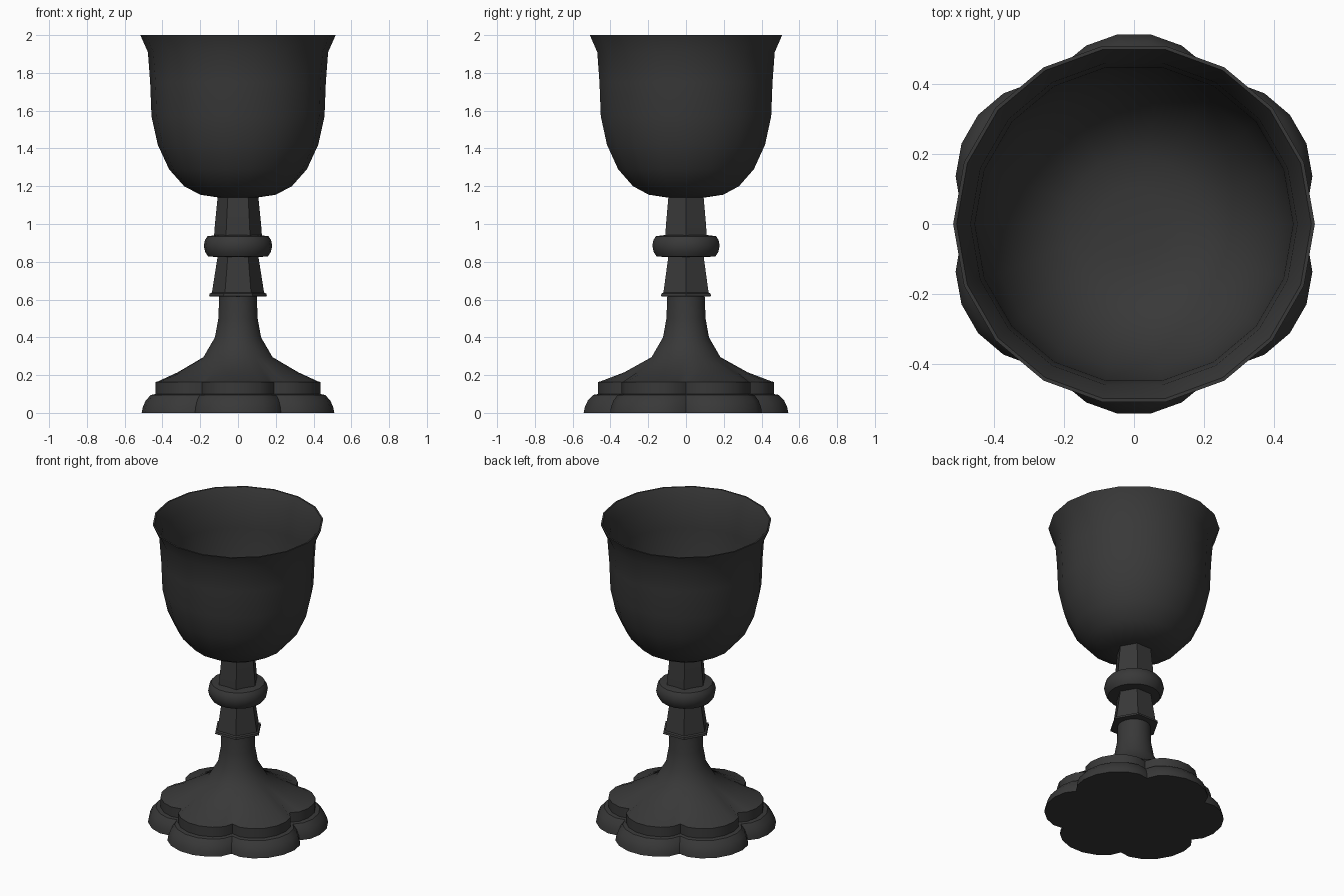
import bpy
from math import sin, cos, radians

if "Cube" in bpy.data.objects:
    bpy.data.objects.remove(bpy.data.objects["Cube"])

mat = bpy.data.materials.new("dark_metal")
mat.diffuse_color = (0.04, 0.04, 0.04, 1)
mat.use_nodes = True
mat.node_tree.nodes["Principled BSDF"].inputs["Base Color"].default_value = mat.diffuse_color


def loft(name, rings, cap_start=True, cap_end=True, angle=35):
    """Skin a list of equal-length point rings."""
    n = len(rings[0])
    verts = [p for ring in rings for p in ring]
    faces = [(i * n + j, i * n + (j + 1) % n, (i + 1) * n + (j + 1) % n, (i + 1) * n + j)
             for i in range(len(rings) - 1) for j in range(n)]
    if cap_start:
        faces.append(tuple(reversed(range(n))))
    if cap_end:
        faces.append(tuple(range((len(rings) - 1) * n, len(rings) * n)))
    mesh = bpy.data.meshes.new(name)
    mesh.from_pydata(verts, [], faces)
    mesh.materials.append(mat)
    obj = bpy.data.objects.new(name, mesh)
    bpy.context.collection.objects.link(obj)
    bpy.ops.object.select_all(action='DESELECT')
    obj.select_set(True)
    bpy.context.view_layer.objects.active = obj
    bpy.ops.object.shade_smooth_by_angle(angle=radians(angle))
    return obj


def ring(r, z, sides):
    return [(r * cos(radians(360 * k / sides)), r * sin(radians(360 * k / sides)), z)
            for k in range(sides)]


def turned(name, profile, sides, **kw):
    return loft(name, [ring(r, z, sides) for r, z in profile], **kw)


# six-lobed foot outline: lobes at 30, 90, 150... and notches between
LOBE = [(-30, .455), (-23.5, .50), (-15, .528), (-5, .544), (5, .544), (15, .528), (23.5, .50)]
OUTLINE = [(30 + 60 * k + a, r) for k in range(6) for a, r in LOBE]


def foot_ring(inset, z, round_r=0.0, blend=0.0):
    return [((((r - inset) * (1 - blend) + round_r * blend) * cos(radians(a))),
             (((r - inset) * (1 - blend) + round_r * blend) * sin(radians(a))), z)
            for a, r in OUTLINE]


# lower tier of the foot, with a rounded shoulder
loft("foot_lower_tier", [foot_ring(i, z) for i, z in
                         [(0, 0), (.006, .03), (.022, .065), (.05, .095), (.078, .10)]])
# upper tier flowing into the round lower stem
loft("foot_and_lower_stem",
     [foot_ring(.076, .095), foot_ring(.076, .163), foot_ring(.09, .167)]
     + [foot_ring(.09, z, r, b) for r, z, b in
        [(.305, .215, .85), (.183, .295, 1), (.122, .40, 1), (.104, .50, 1), (.099, .63, 1)]])

# hexagonal collar and stem sections
turned("stem_collar", [(.14, .615), (.153, .618), (.15, .632), (.138, .637), (.106, .84)], 6, angle=25)
turned("upper_stem", [(.128, .92), (.122, 1.0), (.107, 1.15)], 6, angle=25)

# rounded knot
turned("stem_knot", [(.10, .825), (.158, .828), (.174, .852), (.181, .885), (.175, .915), (.162, .935), (.11, .942)],
       18)

# bowl: outer wall, rim, inner wall
outer = [(.10, 1.14), (.20, 1.155), (.285, 1.20), (.365, 1.29), (.425, 1.42), (.458, 1.57),
         (.465, 1.75), (.477, 1.91), (.517, 2.0)]
inner = [(.507, 2.0), (.467, 1.91), (.455, 1.75), (.448, 1.57), (.415, 1.42), (.356, 1.30),
         (.278, 1.212), (.195, 1.168), (.10, 1.153)]
turned("bowl", outer + inner, 18, angle=40)
